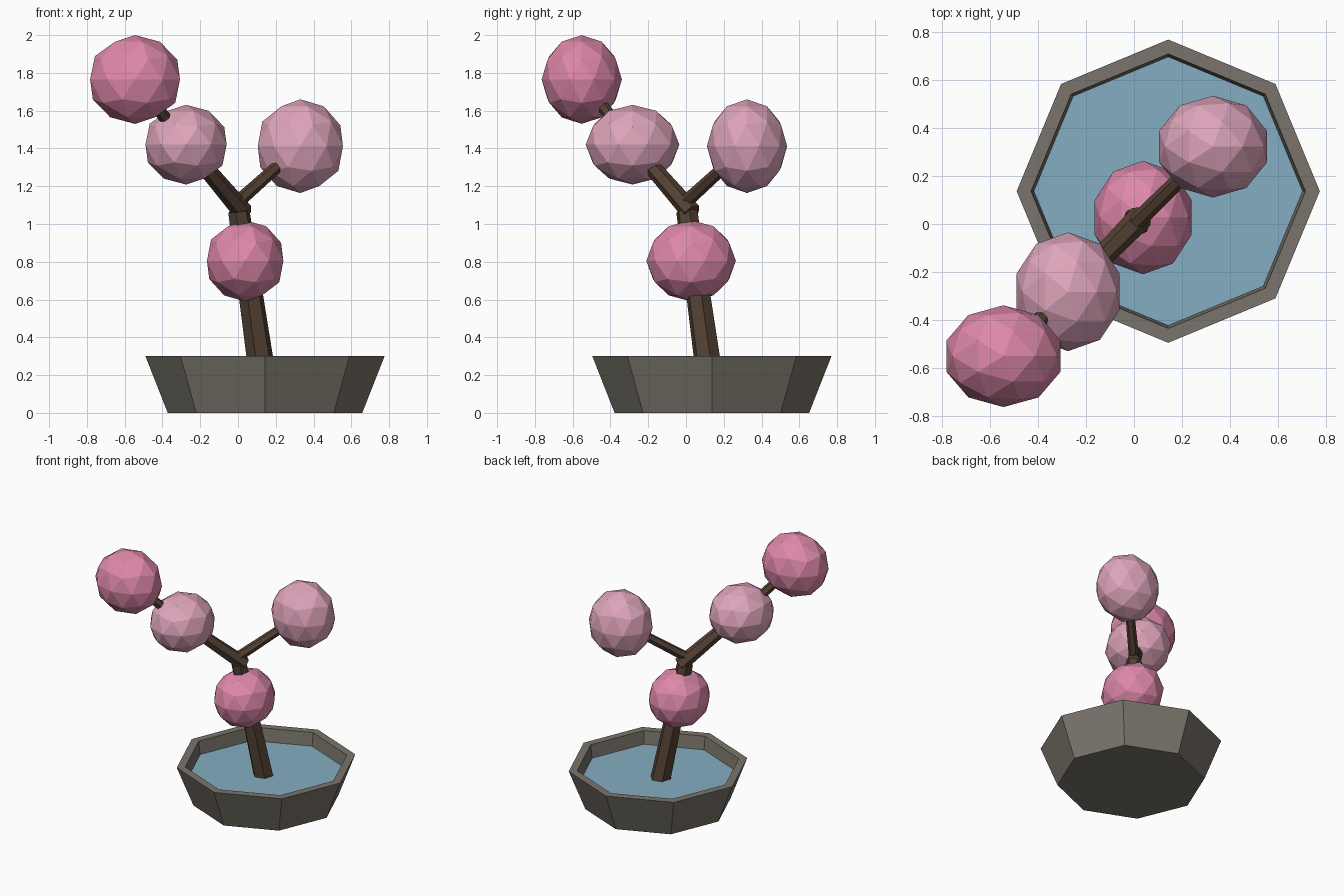
import bpy, bmesh, math
from mathutils import Vector

if "Cube" in bpy.data.objects:
    bpy.data.objects.remove(bpy.data.objects["Cube"])


def material(name, rgb):
    def lin(c):
        c /= 255
        return c / 12.92 if c <= 0.04045 else ((c + 0.055) / 1.055) ** 2.4
    m = bpy.data.materials.new(name)
    m.diffuse_color = (*[lin(c) for c in rgb], 1)
    m.use_nodes = True
    m.node_tree.nodes["Principled BSDF"].inputs["Base Color"].default_value = m.diffuse_color
    return m


STONE = material("grey stone", (122, 117, 108))
WATER = material("blue water", (132, 174, 193))
BARK = material("brown bark", (84, 65, 51))
DEEP = material("deep pink", (222, 136, 170))
PALE = material("pale pink", (222, 164, 187))


def add_object(name, bm, mat):
    bmesh.ops.recalc_face_normals(bm, faces=bm.faces)
    me = bpy.data.meshes.new(name)
    bm.to_mesh(me)
    bm.free()
    me.materials.append(mat)
    ob = bpy.data.objects.new(name, me)
    bpy.context.collection.objects.link(ob)
    return ob


def loft(name, rings, mat):
    """Join equal-sided rings of points and cap both ends."""
    bm = bmesh.new()
    rows = [[bm.verts.new(p) for p in ring] for ring in rings]
    n = len(rows[0])
    for a, b in zip(rows, rows[1:]):
        for i in range(n):
            j = (i + 1) % n
            bm.faces.new((a[i], a[j], b[j], b[i]))
    bm.faces.new(rows[0])
    bm.faces.new(rows[-1])
    return add_object(name, bm, mat)


def octagon(r, z):
    return [(0.143 + r * math.cos(i * math.pi / 4),
             0.137 + r * math.sin(i * math.pi / 4), z) for i in range(8)]


def limb(name, start, end, r0, r1, sides=6):
    """Tapered straight branch."""
    a, b = Vector(start), Vector(end)
    q = (b - a).to_track_quat('Z', 'Y')
    rings = [[p + q @ Vector((r * math.cos(t), r * math.sin(t), 0))
              for t in (2 * math.pi * i / sides for i in range(sides))]
             for p, r in ((a, r0), (b, r1))]
    loft(name, rings, BARK)


def blossom(name, centre, size, mat):
    bm = bmesh.new()
    bmesh.ops.create_icosphere(bm, subdivisions=2, radius=1)
    bmesh.ops.scale(bm, vec=size, verts=bm.verts)
    bmesh.ops.translate(bm, vec=centre, verts=bm.verts)
    add_object(name, bm, mat)


# Octagonal bowl with a hollow inside, and the water in it
loft("pot", [octagon(0.515, 0), octagon(0.633, 0.3), octagon(0.573, 0.3),
             octagon(0.555, 0.15)], STONE)
loft("water", [octagon(0.54, 0.16), octagon(0.562, 0.2)], WATER)

# Leaning trunk and forked branches
limb("trunk", (0.143, 0.137, 0.1), (0.004, 0.004, 1.07), 0.075, 0.058)
limb("left_branch", (0.03, 0.03, 1.06), (-0.275, -0.283, 1.42), 0.053, 0.04)
limb("left_twig", (-0.275, -0.283, 1.42), (-0.545, -0.552, 1.765), 0.035, 0.03)
limb("right_branch", (-0.02, -0.02, 1.1), (0.33, 0.323, 1.412), 0.036, 0.03)

# Faceted blossom clumps
blossom("trunk_blossom", (0.038, 0.027, 0.805), (0.2125, 0.237, 0.215), DEEP)
blossom("left_blossom", (-0.275, -0.283, 1.42), (0.226, 0.248, 0.211), PALE)
blossom("top_blossom", (-0.545, -0.552, 1.765), (0.25, 0.2125, 0.235), DEEP)
blossom("right_blossom", (0.33, 0.323, 1.412), (0.237, 0.2125, 0.248), PALE)
